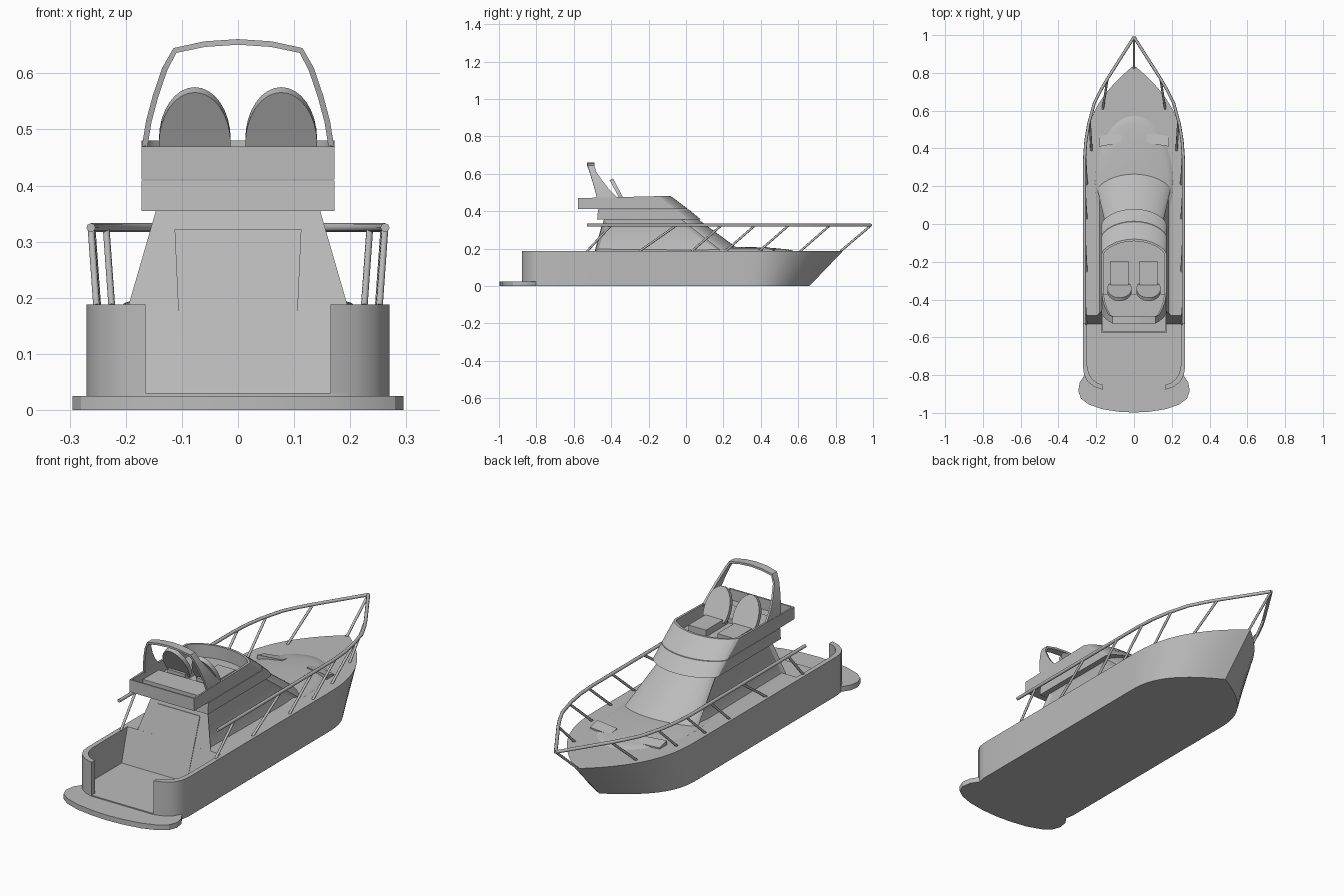
import bpy, bmesh, math
from mathutils import Vector, Matrix

cube = bpy.data.objects.get("Cube")
if cube:
    bpy.data.objects.remove(cube)

GREY = (0.5, 0.5, 0.5, 1)
mat = bpy.data.materials.new("plain grey")
mat.use_nodes = True
mat.diffuse_color = GREY
mat.node_tree.nodes["Principled BSDF"].inputs["Base Color"].default_value = GREY


def finish(name, bm):
    bmesh.ops.recalc_face_normals(bm, faces=bm.faces)
    me = bpy.data.meshes.new(name)
    bm.to_mesh(me)
    bm.free()
    me.materials.append(mat)
    me.shade_smooth()
    me.set_sharp_from_angle(angle=math.radians(28))
    ob = bpy.data.objects.new(name, me)
    bpy.context.collection.objects.link(ob)
    return ob


def loft(rings):
    """Join closed rings of points and cap both ends."""
    bm = bmesh.new()
    loops = [[bm.verts.new(p) for p in r] for r in rings]
    n = len(loops[0])
    for a, b in zip(loops, loops[1:]):
        for i in range(n):
            j = (i + 1) % n
            bm.faces.new((a[i], a[j], b[j], b[i]))
    caps = [bm.faces.new(loops[0][::-1]), bm.faces.new(loops[-1])]
    bmesh.ops.recalc_face_normals(bm, faces=bm.faces)
    return bm, caps


def at(pts, z):
    return [(x, y, z) for x, y in pts]


def both(half):
    """Close a right-hand half outline with its mirror image."""
    return half + [(-x, y) for x, y in reversed(half) if abs(x) > 1e-5]


def prism(name, pts, z0, z1):
    return finish(name, loft([at(pts, z0), at(pts, z1)])[0])


def box(name, x0, x1, y0, y1, z0, z1):
    return prism(name, [(x0, y0), (x1, y0), (x1, y1), (x0, y1)], z0, z1)


def tube(name, pts, r=0.008):
    cu = bpy.data.curves.new(name, "CURVE")
    cu.dimensions = "3D"
    cu.bevel_depth = r
    cu.bevel_resolution = 2
    cu.use_fill_caps = True
    sp = cu.splines.new("POLY")
    sp.points.add(len(pts) - 1)
    for p, q in zip(sp.points, pts):
        p.co = (*q, 1)
    cu.materials.append(mat)
    ob = bpy.data.objects.new(name, cu)
    bpy.context.collection.objects.link(ob)


def arc_front(hw, back, side, centre, n=16):
    """Outline with straight sides and a bowed front edge."""
    bow = [(hw * math.cos(math.pi * i / n),
            side + (centre - side) * math.sin(math.pi * i / n) ** 1.3) for i in range(n + 1)]
    return [(-hw, back), (hw, back)] + bow


# Hull with raked stem and sloping aft bulkhead
def hull_ring(z, back, rake):
    half = [(0.27, back)]
    for i in range(17):
        t = i / 16
        half.append((0.27 * (1 - t ** 2.5), 0.3 + 0.54 * t - rake * t))
    return at(both(half), z)


finish("hull", loft([hull_ring(0, -0.538, 0.18), hull_ring(0.188, -0.485, 0)])[0])

# Cockpit floor, bulwarks and swim platform
outer = [(0.27, -0.48), (0.27, -0.76), (0.264, -0.8), (0.245, -0.835), (0.21, -0.862), (0.165, -0.877)]
inner = [(0.165, -0.852), (0.195, -0.842), (0.222, -0.82), (0.24, -0.79), (0.248, -0.75), (0.248, -0.48)]
prism("cockpit_floor", both(outer), 0, 0.03)
for s, side in ((1, "left"), (-1, "right")):
    prism(side + "_bulwark", [(s * x, y) for x, y in outer + inner], 0, 0.188)
platform = [(0.24, -0.77), (0.265, -0.805), (0.288, -0.84), (0.295, -0.885), (0.28, -0.925),
            (0.24, -0.955), (0.17, -0.98), (0.08, -0.994), (0, -0.998)]
prism("swim_platform", both(platform), 0, 0.025)

# Crowned foredeck and hatches
bm = bmesh.new()
bmesh.ops.create_uvsphere(bm, u_segments=32, v_segments=12, radius=1)
bmesh.ops.transform(bm, verts=bm.verts, matrix=Matrix.Translation((0, 0.22, 0.184)) @ Matrix.Diagonal((0.21, 0.36, 0.026, 1)))
finish("foredeck_crown", bm)
for s, side in ((1, "left"), (-1, "right")):
    a, b = s * 0.065, s * 0.185
    finish(side + "_hatch", loft([[(a, 0.43, 0.18), (b, 0.41, 0.18), (b, 0.465, 0.18), (a, 0.485, 0.18)],
                                  [(a, 0.43, 0.208), (b, 0.41, 0.208), (b, 0.465, 0.194), (a, 0.485, 0.198)]])[0])

# Cabin with raked windscreen and recessed side windows
bm, caps = loft([at(arc_front(0.195, -0.485, 0.19, 0.295), 0.187),
                 at(arc_front(0.145, -0.438, -0.03, 0.06), 0.36)])
sides = [f for f in bm.faces if abs(f.normal.x) > 0.8 and f.calc_area() > 0.05]
bmesh.ops.inset_individual(bm, faces=sides, thickness=0.022, depth=-0.01)
finish("cabin", bm)


def wall(x, z, out):
    return (x, -0.438 - (0.36 - z) * 0.272 - out, z)


door = [(-0.1, 0.037), (0.1, 0.037), (0.113, 0.322), (-0.113, 0.322)]
finish("cabin_door", loft([[wall(x, z, o) for x, z in door] for o in (-0.004, 0.003)])[0])

# Flybridge: lower pan, then an open-topped tub overhanging aft
finish("flybridge_pan", loft([at(arc_front(0.172, -0.475, 0.0, 0.08), 0.355),
                              at(arc_front(0.172, -0.47, -0.065, 0.015), 0.409)])[0])
bm, caps = loft([at(arc_front(0.172, -0.578, -0.068, 0.012), 0.411),
                 at(arc_front(0.172, -0.578, -0.16, -0.08), 0.48)])
top = caps[1]
bmesh.ops.inset_region(bm, faces=[top], thickness=0.011)
ext = bmesh.ops.extrude_discrete_faces(bm, faces=[top])["faces"][0]
well = list(ext.verts)
rim = [v for v in bm.verts if v.co.z > 0.47 and v not in well]
for v in rim:
    if v.co.y < -0.5:
        v.co.z = 0.47
ring = sorted(rim, key=lambda v: (v.co.xy - ext.calc_center_median().xy).length)
inner_rim = [min(rim, key=lambda r: (r.co.xy - w.co.xy).length) for w in well]
n = len(well)
for w in well:
    w.co.z = 0.418
for i in range(n):
    j = (i + 1) % n
    if not any(set(f.verts) >= {well[i], well[j], inner_rim[i]} for f in bm.faces):
        bm.faces.new((inner_rim[i], inner_rim[j], well[j], well[i]))
finish("flybridge_tub", bm)
box("helm_bench", -0.162, 0.162, -0.49, -0.37, 0.415, 0.44)

# Radar arch: swept-back band, wide at the feet
half = [(0.172, 0.465, -0.475, -0.36), (0.164, 0.515, -0.487, -0.41), (0.152, 0.56, -0.5, -0.445),
        (0.135, 0.61, -0.515, -0.48), (0.115, 0.645, -0.526, -0.49), (0.06, 0.657, -0.53, -0.49),
        (0, 0.661, -0.53, -0.49)]
path = half + [(-x, z, a, b) for x, z, a, b in half[-2::-1]]
rings = []
for i, (x, z, a, b) in enumerate(path):
    p, q = path[max(i - 1, 0)], path[min(i + 1, len(path) - 1)]
    d = Vector((q[0] - p[0], q[1] - p[1])).normalized() * 0.01
    u, w = x - d.y, z + d.x
    rings.append([(x, a, z), (x, b, z), (u, b, w), (u, a, w)])
for r in rings:
    if r[2][2] > r[0][2]:
        raise ValueError("arch offset must point inward")
finish("radar_arch", loft(rings)[0])

# Helm seats: reclined oval backs and square cushions
oval = [(0.064 * math.cos(2 * math.pi * i / 32), 0.105 * math.sin(2 * math.pi * i / 32)) for i in range(32)]
oval = [(x, max(z, -0.05)) for x, z in oval]
for s, side in ((1, "left"), (-1, "right")):
    ob = finish(side + "_seat_back", loft([[(x, y, z) for x, z in oval] for y in (-0.01, 0.01)])[0])
    ob.location = (s * 0.077, -0.35, 0.478)
    ob.rotation_euler.x = math.radians(28)
    box(side + "_seat_cushion", s * 0.077 - 0.047, s * 0.077 + 0.047, -0.36, -0.195, 0.415, 0.45)

# Guard rails and raked stanchions
rail = [(0.262, -0.53), (0.262, 0.34), (0.255, 0.44), (0.24, 0.53), (0.21, 0.64), (0.175, 0.71), (0.14, 0.77), (0, 0.99)]
posts = [(0.252, -0.53, 0.262, -0.4), (0.252, -0.25, 0.262, -0.05), (0.252, 0.03, 0.262, 0.19),
         (0.25, 0.21, 0.26, 0.37), (0.225, 0.39, 0.235, 0.55), (0.165, 0.61, 0.14, 0.77)]
for s, side in ((1, "left"), (-1, "right")):
    tube(side + "_guard_rail", [(s * x, y, 0.325) for x, y in rail])
    for i, (x, y, u, v) in enumerate(posts):
        tube(f"{side}_stanchion_{i + 1}", [(s * x, y, 0.185), (s * u, v, 0.325)], 0.006)
tube("bow_stanchion", [(0, 0.825, 0.185), (0, 0.99, 0.325)], 0.006)
